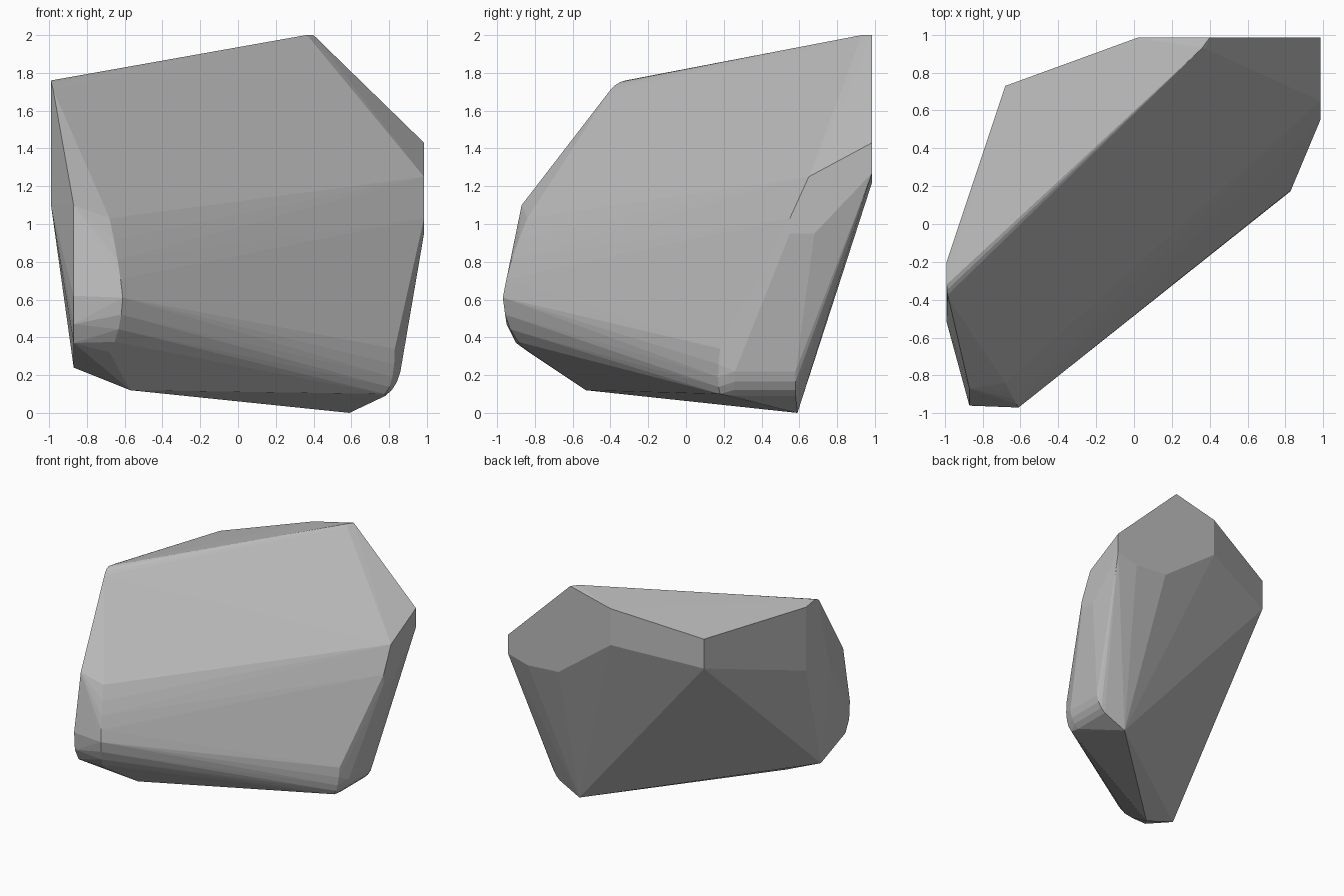
import bpy
import bmesh
from mathutils import Vector

# Remove the default cube only
default_cube = bpy.data.objects.get("Cube")
if default_cube:
    bpy.data.objects.remove(default_cube, do_unlink=True)

# Flat planes that trim the boulder
LEFT_END, RIGHT_END, BACK = 0.985, -0.99, 0.985
LOWER_RIGHT = -0.87


def on_x(x, profile):
    """Place a y-z profile on a plane facing sideways."""
    return [Vector((x, y, z)) for y, z in profile]


def on_y(y, profile):
    """Place an x-z profile on a plane facing front or back."""
    return [Vector((x, y, z)) for x, z in profile]


def rounded(start, corner, end, steps=4):
    """Curve from start to end, bending towards the corner."""
    a, b, c = Vector(start), Vector(corner), Vector(end)
    points = []
    for i in range(steps + 1):
        t = i / steps
        points.append(a * (1 - t) ** 2 + b * 2 * t * (1 - t) + c * t ** 2)
    return points


def make_material(name, colour):
    material = bpy.data.materials.new(name)
    material.use_nodes = True
    material.diffuse_color = colour
    shader = next(n for n in material.node_tree.nodes
                  if n.type == 'BSDF_PRINCIPLED')
    shader.inputs["Base Color"].default_value = colour
    shader.inputs["Roughness"].default_value = 0.8
    return material


def hull_object(name, points, material):
    """Wrap the points in a tight faceted skin."""
    bm = bmesh.new()
    for point in points:
        bm.verts.new(point)
    result = bmesh.ops.convex_hull(bm, input=bm.verts)
    loose = {v for key in ("geom_interior", "geom_unused")
             for v in result[key]
             if isinstance(v, bmesh.types.BMVert) and not v.link_faces}
    bmesh.ops.delete(bm, geom=list(loose), context='VERTS')
    bmesh.ops.dissolve_limit(bm, angle_limit=0.01, verts=bm.verts,
                             edges=bm.edges)
    bmesh.ops.recalc_face_normals(bm, faces=bm.faces)
    mesh = bpy.data.meshes.new(name)
    bm.to_mesh(mesh)
    bm.free()
    mesh.materials.append(material)
    obj = bpy.data.objects.new(name, mesh)
    bpy.context.collection.objects.link(obj)
    return obj


points = []

# Sheared face on the left end
points += on_x(LEFT_END, [(0.55, 1.03), (0.65, 1.25), (BACK, 1.43),
                          (BACK, 1.27), (0.68, 0.95), (0.55, 0.95)])

# Sheared face on the back
points += on_y(BACK, [(0.4, 2), (0.02, 1.91), (0.02, 1.6),
                      (0.51, 1.24), (0.8, 1.22)])

# Vertical edge at the back right corner
points += [Vector((-0.68, 0.73, z)) for z in (1.49, 1.74)]

# Narrow face on the right end, and the lower face beneath it
points += on_x(RIGHT_END, [(-0.2, 1.74), (-0.2, 1.2), (-0.52, 1.1)])
points += on_x(LOWER_RIGHT, [(-0.57, 0.24), (-0.9, 0.37), (-0.95, 0.47),
                             (-0.96, 0.62), (-0.87, 1.1)])

# Softened ridge along the top of the broad front slope
points += rounded((RIGHT_END, -0.32, 1.76), (RIGHT_END, -0.38, 1.75),
                  (-0.97, -0.42, 1.68))
points += rounded((0.36, 0.93, 2), (0.4, 0.93, 1.98), (0.42, 0.87, 1.87))

# Worn edge between the front slope and the right end
points += rounded((-0.68, -0.84, 1.03), (-0.63, -0.94, 0.8),
                  (-0.61, -0.97, 0.61))

# Worn lower edge of the front slope, at both ends
points += rounded((-0.61, -0.97, 0.61), (-0.62, -0.96, 0.42),
                  (-0.68, -0.83, 0.32))
points += rounded((0.83, 0.18, 0.34), (0.83, 0.16, 0.16), (0.78, 0.18, 0.1))

# Worn lower left corner
for y in (0.26, 0.58):
    points += rounded((0.86, y, 0.22), (0.84, y, 0.13), (0.78, y, 0.09), 3)

# Bottom of the boulder
points += [Vector((-0.57, -0.53, 0.12)), Vector((0.59, 0.59, 0))]

stone_grey = make_material("stone_grey", (0.5, 0.5, 0.5, 1))
hull_object("boulder", points, stone_grey)
